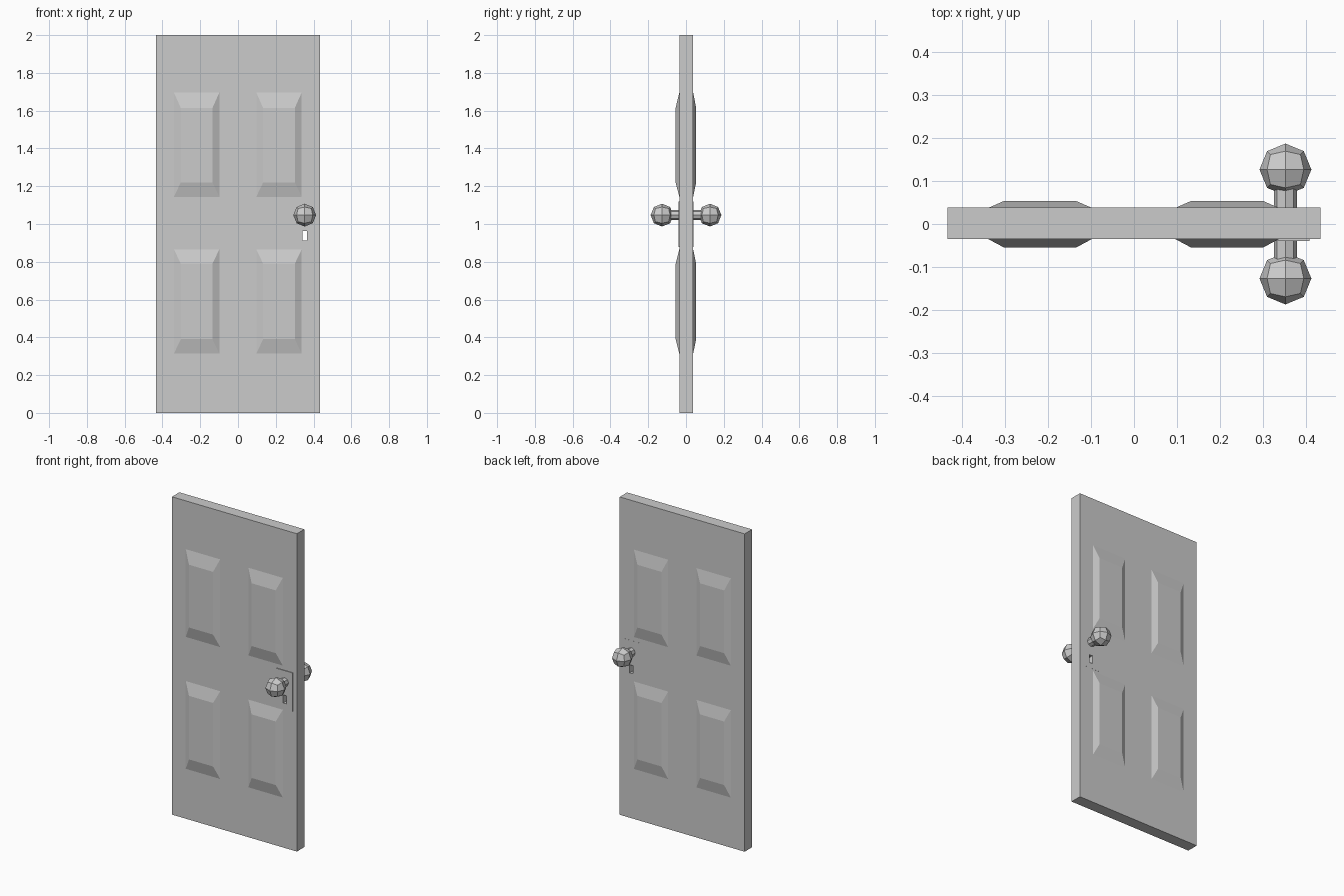
import bpy, bmesh, math
from mathutils import Vector, Matrix

if "Cube" in bpy.data.objects:
    bpy.data.objects.remove(bpy.data.objects["Cube"])


def finish(bm, name):
    bmesh.ops.recalc_face_normals(bm, faces=bm.faces)
    mesh = bpy.data.meshes.new(name)
    bm.to_mesh(mesh)
    bm.free()
    obj = bpy.data.objects.new(name, mesh)
    bpy.context.collection.objects.link(obj)
    return obj


def box(name, lo, hi):
    lo, hi = Vector(lo), Vector(hi)
    bm = bmesh.new()
    bmesh.ops.create_cube(bm, size=1)
    bmesh.ops.scale(bm, vec=hi - lo, verts=bm.verts)
    bmesh.ops.translate(bm, vec=(lo + hi) / 2, verts=bm.verts)
    return finish(bm, name)


# raised panel: wide rim on the door face, narrower flat field outside
def panel(name, rim, field, y_in, y_out):
    bm = bmesh.new()
    loops = []
    for (x0, x1, z0, z1), y in ((rim, y_in), (field, y_out)):
        loops.append([bm.verts.new((x, y, z))
                      for x, z in ((x0, z0), (x1, z0), (x1, z1), (x0, z1))])
    a, b = loops
    bm.faces.new(b)
    bm.faces.new(a[::-1])
    for i in range(4):
        j = (i + 1) % 4
        bm.faces.new((a[i], a[j], b[j], b[i]))
    return finish(bm, name)


KX, KZ = 0.353, 1.047
FRONT, BACK = -0.0355, 0.038

# door slab
slab = box("door_slab", (-0.435, FRONT, 0), (0.435, BACK, 2))

# lock plates, the rear one almost flush
plates = [box("lock_plate_front", (0.297, -0.040, 0.877), (0.409, FRONT + 0.003, 1.118)),
          box("lock_plate_back", (0.297, BACK - 0.003, 0.877), (0.409, BACK + 0.0006, 1.118))]

# keyhole through door and plates
cutter = box("keyhole_cutter", (0.342, -0.2, 0.912), (0.365, 0.2, 0.963))
cutter.hide_render = True
cutter.display_type = 'WIRE'
for obj in [slab] + plates:
    mod = obj.modifiers.new("keyhole", 'BOOLEAN')
    mod.operation = 'DIFFERENCE'
    mod.solver = 'EXACT'
    mod.object = cutter

for side, s, face, raised in (("front", -1, FRONT, -0.0548), ("back", 1, BACK, 0.0537)):
    # four panels per side
    for row, z0, z1, f0, f1 in (("lower", 0.31, 0.87, 0.39, 0.79),
                                ("upper", 1.14, 1.70, 1.22, 1.615)):
        for col, cx in (("left", -0.219), ("right", 0.217)):
            panel(f"panel_{side}_{row}_{col}",
                  (cx - 0.122, cx + 0.122, z0, z1),
                  (cx - 0.084, cx + 0.084, f0, f1), face - s * 0.001, raised)

    # knob: once-subdivided cube rounded to a ball
    bm = bmesh.new()
    bmesh.ops.create_cube(bm, size=1)
    bmesh.ops.subdivide_edges(bm, edges=bm.edges, cuts=1, use_grid_fill=True)
    for v in bm.verts:
        v.co = v.co.normalized() * 0.0605
    bmesh.ops.translate(bm, vec=(KX, s * 0.127, KZ), verts=bm.verts)
    finish(bm, f"knob_{side}")

    # spindle
    bm = bmesh.new()
    bmesh.ops.create_cone(bm, cap_ends=True, segments=8, radius1=0.027, radius2=0.027,
                          depth=0.06,
                          matrix=Matrix.Translation((KX, s * 0.06, KZ))
                          @ Matrix.Rotation(math.pi / 2, 4, 'X'))
    finish(bm, f"knob_spindle_{side}")
